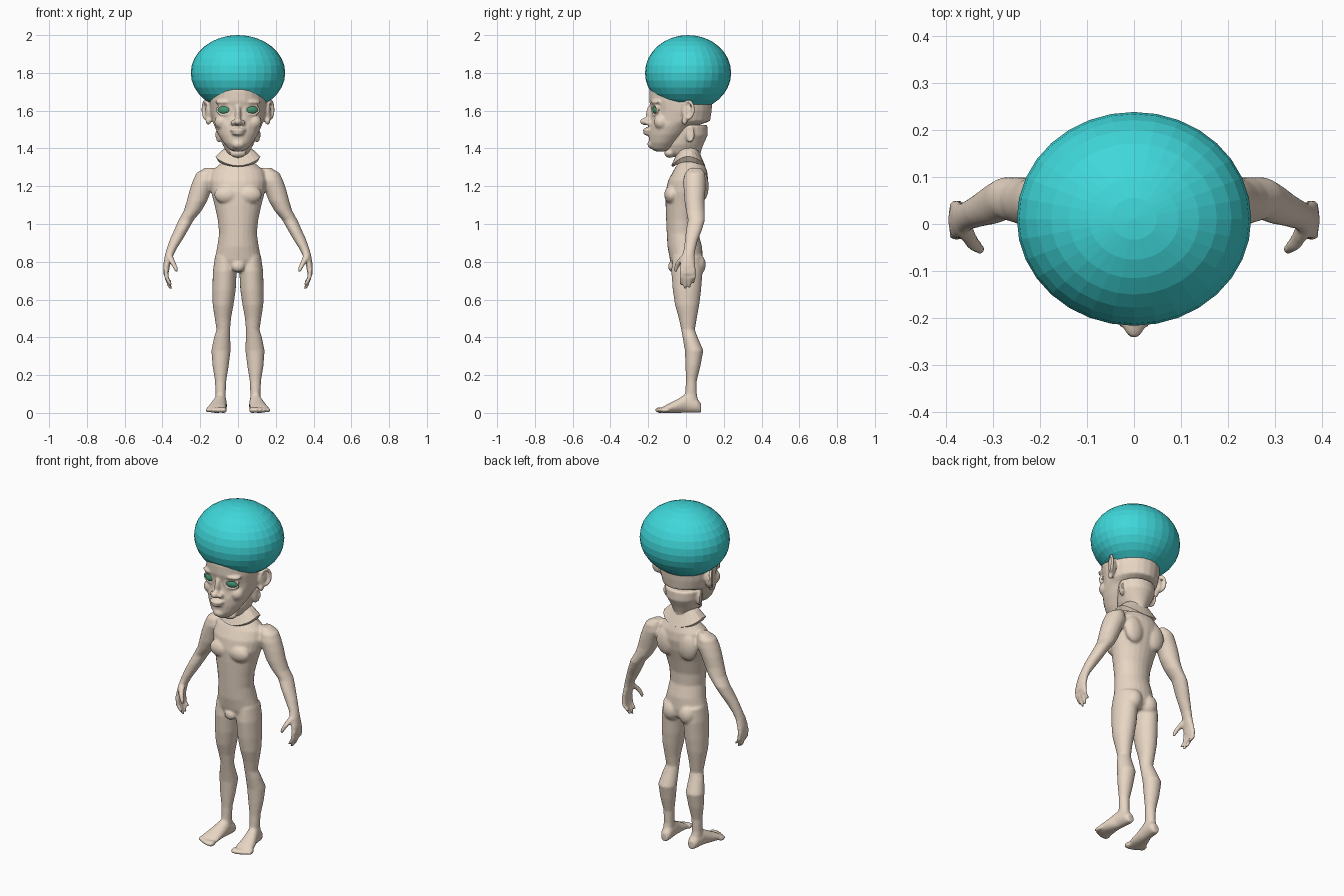
import bpy, bmesh, math
from mathutils import Matrix, Vector


def material(name, rgb):
    m = bpy.data.materials.new(name)
    m.diffuse_color = (*rgb, 1)
    return m


SKIN = material("skin", (0.80, 0.67, 0.55))
TEAL = material("teal", (0.05, 0.68, 0.70))
GREEN = material("green", (0.06, 0.32, 0.18))


def loft(bm, rings, axis="z", n=24):
    """Closed tube; each ring is (centre, half width x, half other axis)."""
    loops = []
    for (x, y, z), rx, ro in rings:
        loop = []
        for i in range(n):
            a = math.tau * i / n
            c, s = rx * math.cos(a), ro * math.sin(a)
            loop.append(bm.verts.new((x + c, y + s, z) if axis == "z" else (x + c, y, z + s)))
        loops.append(loop)
    for a, b in zip(loops, loops[1:]):
        for i in range(n):
            bm.faces.new((a[i], a[(i + 1) % n], b[(i + 1) % n], b[i]))
    bm.faces.new(loops[0])
    bm.faces.new(loops[-1])


def column(bm, rows, sx=1):
    """Loft from rows of (z, centre x, half width, front y, back y)."""
    loft(bm, [((sx * x, (f + b) / 2, z), r, (b - f) / 2) for z, x, r, f, b in rows])


def ball(bm, c, r, tilt=0):
    m = Matrix.Translation(c) @ Matrix.Rotation(tilt, 4, "Z") @ Matrix.Diagonal((*r, 1))
    bmesh.ops.create_uvsphere(bm, u_segments=20, v_segments=12, radius=1, matrix=m)


def hoop(bm, c, ry_rot, w, h, t, n=24, k=8):
    """Oval torus standing in the xz plane, turned about z."""
    m = Matrix.Translation(c) @ Matrix.Rotation(ry_rot, 4, "Z")
    g = []
    for i in range(n):
        a = math.tau * i / n
        g.append([bm.verts.new(m @ Vector(((w + t * math.cos(b)) * math.cos(a), t * math.sin(b),
                                           (h + t * math.cos(b)) * math.sin(a))))
                  for b in (math.tau * j / k for j in range(k))])
    for i in range(n):
        for j in range(k):
            p, q = g[i], g[(i + 1) % n]
            bm.faces.new((p[j], q[j], q[(j + 1) % k], p[(j + 1) % k]))


def finish(bm, name, mat, voxel=None, smooth=True):
    bmesh.ops.recalc_face_normals(bm, faces=bm.faces)
    me = bpy.data.meshes.new(name)
    bm.to_mesh(me)
    bm.free()
    ob = bpy.data.objects.new(name, me)
    bpy.context.collection.objects.link(ob)
    me.materials.append(mat)
    for p in me.polygons:
        p.use_smooth = smooth
    if voxel:  # fuse overlapping volumes into one skin
        r = ob.modifiers.new("fuse", "REMESH")
        r.mode, r.voxel_size, r.use_smooth_shade = "VOXEL", voxel, True
        s = ob.modifiers.new("relax", "SMOOTH")
        s.factor, s.iterations = 0.5, 3
    return ob


# Body: torso
body = bmesh.new()
column(body, [(.745, 0, .05, -.05, .06), (.77, 0, .115, -.07, .085), (.81, 0, .124, -.085, .09),
              (.88, 0, .11, -.098, .085), (.95, 0, .1, -.102, .066), (1.02, 0, .107, -.105, .068),
              (1.1, 0, .124, -.108, .088), (1.17, 0, .143, -.108, .108), (1.23, 0, .152, -.095, .118),
              (1.28, 0, .14, -.068, .112), (1.31, 0, .105, -.05, .1), (1.335, 0, .075, -.03, .09)])
ball(body, (0, -.07, .775), (.035, .025, .03))
for s in (1, -1):
    ball(body, (s * .058, -.075, 1.155), (.068, .04, .05))
    ball(body, (s * .052, .055, .785), (.05, .05, .06))
    ball(body, (s * .07, .085, 1.2), (.06, .035, .08))
    # legs
    column(body, [(.83, .066, .056, -.07, .08), (.75, .07, .063, -.078, .088), (.65, .074, .062, -.07, .08),
                  (.57, .079, .055, -.058, .07), (.5, .08, .043, -.038, .057), (.44, .078, .036, -.025, .047),
                  (.4, .084, .043, -.018, .062), (.33, .09, .051, -.006, .092), (.25, .092, .043, -.003, .077),
                  (.17, .092, .03, 0, .057), (.1, .092, .027, -.005, .057), (.04, .093, .03, -.02, .07)], s)
    # feet and toes
    loft(body, [((s * x, y, h / 2), r, h / 2) for y, x, r, h in
                [(.08, .088, .02, .05), (.06, .089, .031, .075), (0, .095, .035, .1), (-.05, .105, .044, .07),
                 (-.1, .113, .052, .045), (-.125, .115, .05, .03)]], "y")
    for i, y in enumerate((-.137, -.138, -.132, -.122, -.11)):
        ball(body, (s * (.076 + .021 * i), y, .015), (.017 - .0015 * i, .027, .016 - .001 * i))
    # arms down to the palms
    column(body, [(1.297, .15, .025, .02, .08), (1.27, .17, .05, -.005, .1), (1.23, .175, .064, -.015, .105),
                  (1.18, .198, .058, -.012, .103), (1.12, .218, .054, -.008, .098), (1.07, .24, .047, 0, .1),
                  (1.02, .275, .04, .01, .1), (.97, .3, .037, .0, .085), (.92, .326, .034, -.005, .065),
                  (.865, .353, .026, -.012, .05), (.83, .366, .022, -.022, .045), (.78, .378, .018, -.033, .05),
                  (.735, .382, .014, -.028, .05)], s)
    # fingers and thumb
    for y, end in ((-.024, .675), (-.003, .655), (.019, .66), (.04, .685)):
        loft(body, [((s * .382, y, .76), .013, .0105), ((s * .378, y, .715), .012, .0105),
                    ((s * .36, y - .002, end + .01), .0105, .009), ((s * .355, y - .002, end), .006, .005)], n=12)
    loft(body, [((s * .362, -.01, .83), .018, .018), ((s * .345, -.04, .795), .016, .016),
                ((s * .33, -.053, .765), .012, .012), ((s * .326, -.056, .745), .007, .007)], n=12)
finish(body, "body", SKIN, .007)

# Neck with the narrow lower skull and its small ears
neck = bmesh.new()
column(neck, [(1.31, 0, .07, -.03, .09), (1.36, 0, .058, -.06, .075), (1.385, 0, .062, -.1, .08),
              (1.42, 0, .082, -.1, .092), (1.47, 0, .1, -.08, .115), (1.525, 0, .105, -.08, .113)])
ball(neck, (0, -.085, 1.375), (.045, .03, .025))
for s in (1, -1):
    ball(neck, (s * .1, .02, 1.47), (.012, .02, .04))
    hoop(neck, (s * .107, .022, 1.475), s * 1.2, .02, .035, .006)
finish(neck, "neck", SKIN, .007)

# Flared collar, high at the sides and low at front and back
collar = bmesh.new()
N = 24
loops = []
for rx, ry, z, lift in ((.055, .05, 1.41, 0), (.085, .065, 1.365, .025), (.118, .09, 1.308, .05), (.1, .08, 1.303, .026)):
    loops.append([collar.verts.new((rx * math.cos(a) * (1 + .08 * abs(math.sin(2 * a))), .012 + ry * math.sin(a),
                                    z + lift * math.cos(a) ** 2))
                  for a in (math.tau * i / N for i in range(N))])
for a, b in zip(loops, loops[1:]):
    for i in range(N):
        collar.faces.new((a[i], a[(i + 1) % N], b[(i + 1) % N], b[i]))
finish(collar, "collar", SKIN, smooth=False)

# Head: skull, face features and large ears
head = bmesh.new()
column(head, [(1.385, 0, .03, -.165, -.1), (1.4, 0, .052, -.185, -.07), (1.43, 0, .078, -.195, -.04),
              (1.475, 0, .106, -.197, .01), (1.52, 0, .126, -.195, .06), (1.545, 0, .136, -.19, .128),
              (1.6, 0, .147, -.182, .136), (1.65, 0, .15, -.195, .14), (1.71, 0, .15, -.195, .14),
              (1.78, 0, .12, -.15, .11)])
ball(head, (0, -.186, 1.58), (.016, .026, .05))
ball(head, (0, -.214, 1.543), (.022, .03, .02))
ball(head, (0, -.198, 1.498), (.042, .032, .011))
ball(head, (0, -.196, 1.48), (.034, .031, .012))
ball(head, (0, -.18, 1.422), (.035, .024, .024))
for s in (1, -1):
    ball(head, (s * .025, -.2, 1.536), (.015, .02, .014))
    ball(head, (s * .075, -.158, 1.645), (.048, .025, .012), s * .3)
    ball(head, (s * .085, -.13, 1.54), (.04, .04, .04))
    hoop(head, (s * .073, -.166, 1.604), s * .3, .04, .025, .007)
    ball(head, (s * .155, .005, 1.595), (.018, .03, .05), -s * .3)
    hoop(head, (s * .172, .012, 1.605), s * 1.1, .03, .046, .009)
    ball(head, (s * .157, -.008, 1.545), (.014, .016, .02))
finish(head, "head", SKIN, .007)

# Eyes
for s, side in ((1, "left"), (-1, "right")):
    eye = bmesh.new()
    ball(eye, (s * .073, -.158, 1.604), (.038, .017, .023), s * .3)
    finish(eye, side + "_eye", GREEN)

# Hair: one large faceted ball
hair = bmesh.new()
bmesh.ops.create_uvsphere(hair, u_segments=32, v_segments=16, radius=1,
                          matrix=Matrix.Translation((0, .011, 1.8)) @ Matrix.Diagonal((.25, .228, .2, 1)))
finish(hair, "hair", TEAL, smooth=False)
